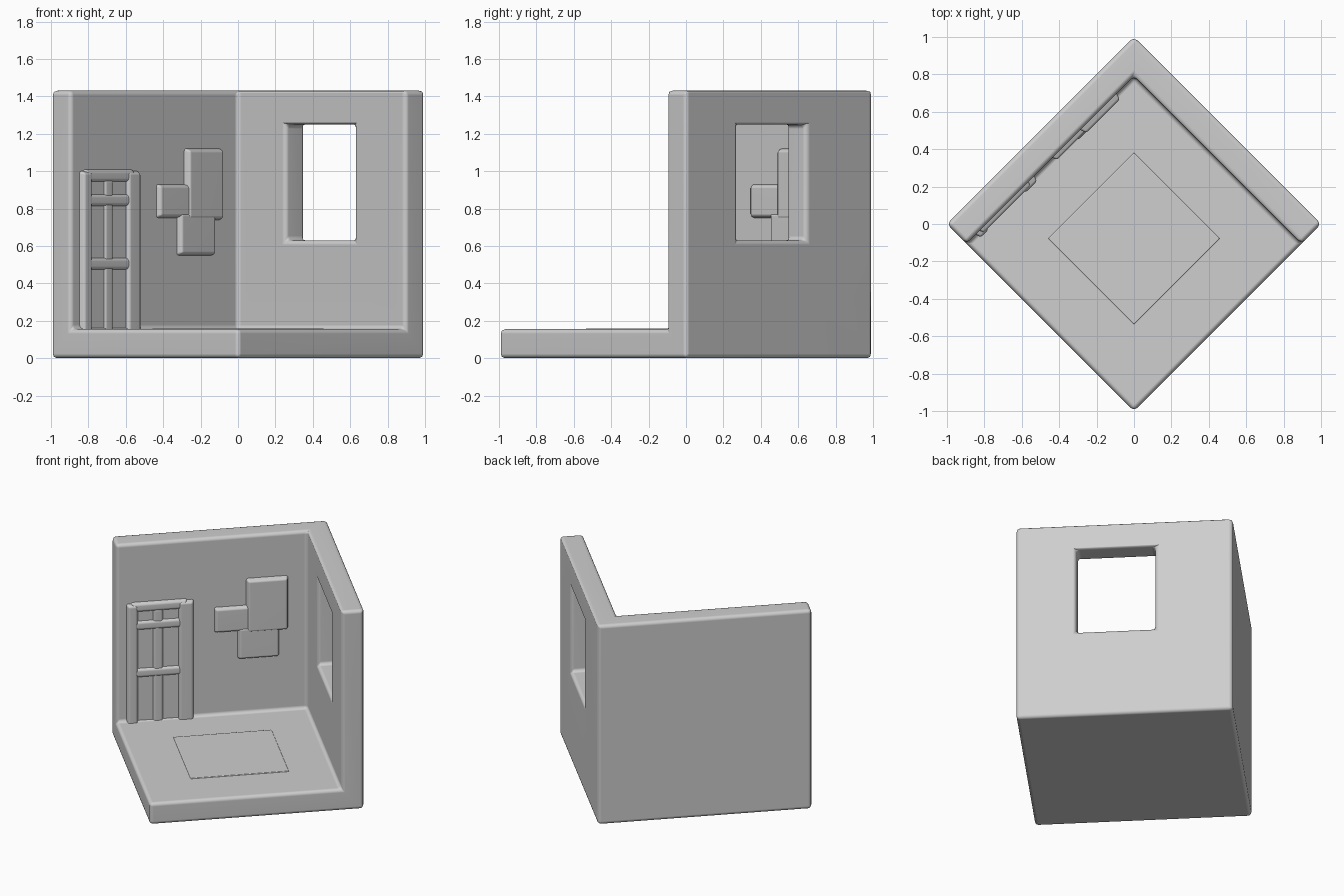
import bpy, bmesh, math

old = bpy.data.objects.get("Cube")
if old:
    bpy.data.objects.remove(old, do_unlink=True)

plaster = bpy.data.materials.new("plaster_grey")
plaster.use_nodes = True
colour = (0.62, 0.62, 0.62, 1)
plaster.diffuse_color = colour
plaster.node_tree.nodes["Principled BSDF"].inputs["Base Color"].default_value = colour

HALF = math.sqrt(0.5)      # half the side of the square room
INNER = HALF - 0.148       # inner face of both walls
FLOOR, TOP = 0.155, 1.43
TURN = math.radians(45)    # the room stands on its corner


def box(name, lo, hi):
    """Box between two corners in room coordinates, turned with the room."""
    bm = bmesh.new()
    bmesh.ops.create_cube(bm, size=1)
    for v in bm.verts:
        v.co = [lo[i] + (v.co[i] + 0.5) * (hi[i] - lo[i]) for i in range(3)]
    mesh = bpy.data.meshes.new(name)
    bm.to_mesh(mesh)
    bm.free()
    mesh.materials.append(plaster)
    obj = bpy.data.objects.new(name, mesh)
    obj.rotation_euler.z = TURN
    bpy.context.collection.objects.link(obj)
    return obj


def activate(obj):
    bpy.ops.object.select_all(action="DESELECT")
    obj.select_set(True)
    bpy.context.view_layer.objects.active = obj


def finish(obj, width):
    """Apply a rounded bevel and smooth the shading."""
    activate(obj)
    bev = obj.modifiers.new("round", "BEVEL")
    bev.width, bev.segments = width, 3
    bpy.ops.object.modifier_apply(modifier=bev.name)
    bpy.ops.object.shade_smooth_by_angle(angle=math.radians(45))
    obj.modifiers.new("flat_sides", "WEIGHTED_NORMAL").keep_sharp = True


def cut(obj, cutter):
    cutter.hide_render = True
    activate(obj)
    mod = obj.modifiers.new("cut", "BOOLEAN")
    mod.operation, mod.solver, mod.object = "DIFFERENCE", "EXACT", cutter
    bpy.ops.object.modifier_apply(modifier=mod.name)
    bpy.data.objects.remove(cutter, do_unlink=True)


def relief(name, x0, x1, z0, z1, depth, taper=0.02):
    """Raised soft block on the inner left wall, placed by its front x and z."""
    u0, u1 = (x / HALF + INNER for x in (x0, x1))
    obj = box(name, (u0, INNER - depth, z0), (u1, INNER + 0.03, z1))
    cu, cz = (u0 + u1) / 2, (z0 + z1) / 2
    for v in obj.data.vertices:
        if v.co.y > INNER:          # splay the hidden root for sloping sides
            v.co.x += math.copysign(taper, v.co.x - cu)
            v.co.z += math.copysign(taper, v.co.z - cz)
    finish(obj, 0.012)


# Room shell: floor and two walls from one block, with a window
room = box("room_shell", (-HALF, -HALF, 0), (HALF, HALF, TOP))
cut(room, box("interior_cutter", (-1, -1, FLOOR), (INNER, INNER, 2)))
cut(room, box("window_cutter", (0.4, -0.315, 0.63), (0.9, 0.2, 1.25)))
finish(room, 0.024)

# Bookcase relief
relief("bookcase_back", -0.83, -0.56, 0.12, 0.97, 0.008)
for side, x0, x1 in (("left", -0.84, -0.8), ("right", -0.6, -0.54)):
    relief("bookcase_post_" + side, x0, x1, 0.12, 0.99, 0.03)
relief("bookcase_divider", -0.72, -0.68, 0.14, 0.95, 0.018)
for i, z in enumerate((0.48, 0.82, 0.95)):
    relief(f"bookcase_shelf_{i + 1}", -0.82, -0.57, z, z + 0.05, 0.024)

# Picture group relief
relief("tall_picture", -0.28, -0.1, 0.75, 1.11, 0.034)
relief("small_picture", -0.43, -0.26, 0.76, 0.92, 0.026)
relief("low_picture", -0.32, -0.14, 0.56, 0.77, 0.03)

# Faint raised rug on the floor
rug = box("rug", (-0.38, -0.38, FLOOR - 0.02), (0.27, 0.27, FLOOR + 0.005))
finish(rug, 0.006)
